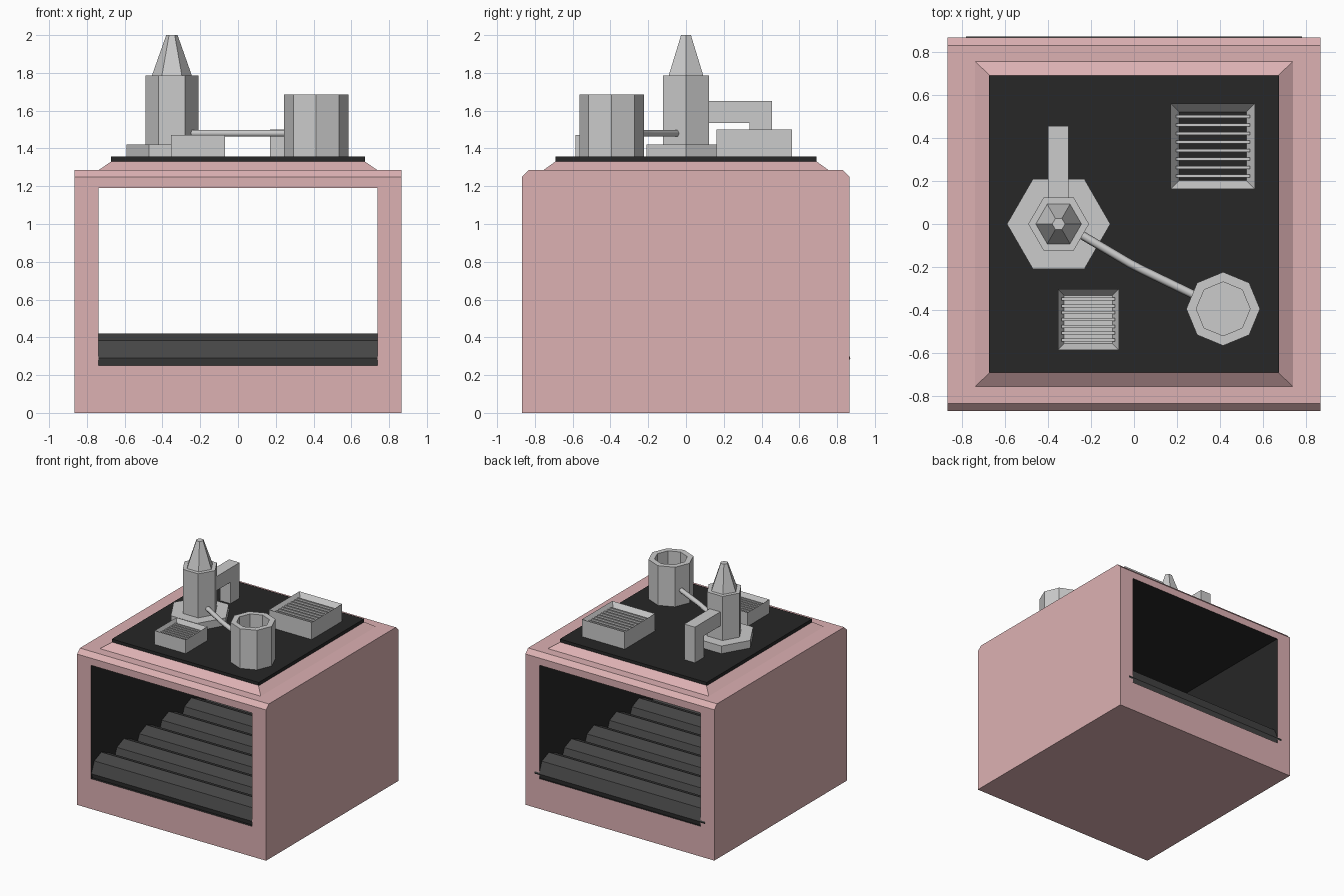
import bpy, bmesh, math
from mathutils import Matrix

if "Cube" in bpy.data.objects:
    bpy.data.objects.remove(bpy.data.objects["Cube"])


def material(name, rgb):
    m = bpy.data.materials.new(name)
    m.diffuse_color = (*rgb, 1)
    m.use_nodes = True
    m.node_tree.nodes["Principled BSDF"].inputs["Base Color"].default_value = m.diffuse_color
    return m


PINK = material("pink_paint", (0.72, 0.44, 0.45))
BLACK = material("black_lining", (0.02, 0.02, 0.02))
CHARCOAL = material("charcoal_rubber", (0.06, 0.06, 0.06))


def rect(x0, x1, y0, y1, z):
    return [(x0, y0, z), (x1, y0, z), (x1, y1, z), (x0, y1, z)]


def ngon(cx, cy, r, z, n):
    return [(cx + r * math.cos(2 * math.pi * i / n),
             cy + r * math.sin(2 * math.pi * i / n), z) for i in range(n)]


def loft(name, rings, mats=(), black_bands=(), closed=False, black_cap=False):
    """Skin a sequence of equal-length rings; cap the ends or close the loop."""
    bm = bmesh.new()
    vs = [[bm.verts.new(p) for p in ring] for ring in rings]
    n = len(vs[0])
    count = len(vs) if closed else len(vs) - 1
    for k in range(count):
        a, b = vs[k], vs[(k + 1) % len(vs)]
        for i in range(n):
            j = (i + 1) % n
            f = bm.faces.new((a[i], a[j], b[j], b[i]))
            f.material_index = int(k in black_bands)
    if not closed:
        bm.faces.new(vs[0][::-1])
        bm.faces.new(vs[-1]).material_index = int(black_cap)
    bmesh.ops.remove_doubles(bm, verts=bm.verts, dist=1e-5)
    bmesh.ops.recalc_face_normals(bm, faces=bm.faces)
    me = bpy.data.meshes.new(name)
    bm.to_mesh(me)
    bm.free()
    for m in mats:
        me.materials.append(m)
    ob = bpy.data.objects.new(name, me)
    bpy.context.collection.objects.link(ob)
    return ob


def box(name, x0, x1, y0, y1, z0, z1, *mats):
    return loft(name, [rect(x0, x1, y0, y1, z0), rect(x0, x1, y0, y1, z1)], mats)


# Housing: tunnel along y, with chamfered front and back top edges
def frame(x, y, z0, z1, y_top=None):
    t = y if y_top is None else y_top
    return [(-x, y, z0), (x, y, z0), (x, t, z1), (-x, t, z1)]


F, B, W, C, H = -0.869, 0.866, 0.866, 0.036, 1.285
loft("housing", [
    frame(0.738, B, 0.25, 1.19), frame(0.738, F, 0.25, 1.19),
    frame(W, F, 0, H - C), frame(W, F, 0, H, F + C),
    frame(W, B, 0, H, B - C), frame(W, B, 0, H - C)],
    (PINK, BLACK), black_bands=(0,), closed=True)

# Raised roof rim and black deck
loft("roof_rim", [rect(-0.738, 0.738, -0.755, 0.755, H),
                  rect(-0.67, 0.67, -0.69, 0.69, 1.332)], (PINK,))
box("roof_deck", -0.673, 0.673, -0.69, 0.69, 1.33, 1.357, BLACK)

# Row of octagonal conveyor rollers
for i in range(6):
    roller = loft(f"roller_{i + 1}", [ngon(0, 0, 0.13, -0.78, 8),
                                      ngon(0, 0, 0.13, 0.78, 8)], (CHARCOAL,))
    roller.data.transform(Matrix.Rotation(math.pi / 2, 4, 'Y'))
    roller.location = (0, -0.735 + i * 0.295, 0.29)

# Hexagonal chimney tower with tapered tip
D, TX = 1.35, -0.35
for name, r0, r1, z0, z1 in (("tower_base", 0.24, 0.24, D, 1.42),
                             ("tower_column", 0.141, 0.141, 1.42, 1.785),
                             ("tower_tip", 0.106, 0.03, 1.785, 2.0)):
    loft(name, [ngon(TX, 0, r0, z0, 6), ngon(TX, 0, r1, z1, 6)])

# Square duct bending from the tower down to the deck
duct = [(0.10, 1.535), (0.335, 1.535), (0.335, D), (0.455, D), (0.455, 1.652), (0.10, 1.652)]
loft("duct", [[(x, y, z) for y, z in duct] for x in (-0.40, -0.303)])

# Open octagonal tank
KX, KY = 0.414, -0.394
loft("tank", [ngon(KX, KY, 0.171, D, 8), ngon(KX, KY, 0.171, 1.685, 8),
              ngon(KX, KY, 0.125, 1.685, 8), ngon(KX, KY, 0.125, 1.42, 8)])

# Bent pipe between tower and tank
cu = bpy.data.curves.new("pipe", 'CURVE')
cu.dimensions = '3D'
cu.bevel_depth, cu.bevel_resolution = 0.02, 1
sp = cu.splines.new('POLY')
pts = [(-0.27, -0.035), (-0.02, -0.183), (0.04, -0.214), (0.28, -0.33)]
sp.points.add(len(pts) - 1)
for p, (x, y) in zip(sp.points, pts):
    p.co = (x, y, 1.48, 1)
bpy.context.collection.objects.link(bpy.data.objects.new("pipe", cu))


# Vent boxes: inward-sloping rim with slats across the opening
def vent(name, x0, x1, y0, y1, top, rim, slats, dark):
    inner = (x0 + rim, x1 - rim, y0 + rim, y1 - rim)
    loft(name, [rect(x0, x1, y0, y1, D), rect(x0, x1, y0, y1, top),
                rect(*inner, top - 0.06)],
         (None, BLACK) if dark else (), black_cap=dark)
    pitch = (inner[3] - inner[2]) / slats
    for i in range(slats):
        y = inner[2] + (i + 0.5) * pitch
        box(f"{name}_slat_{i + 1}", x0 + rim * 0.6, x1 - rim * 0.6,
            y - 0.007, y + 0.007, top - 0.058, top - 0.025)


vent("large_vent", 0.17, 0.562, 0.162, 0.56, 1.5, 0.04, 8, True)
vent("small_vent", -0.354, -0.07, -0.585, -0.302, 1.472, 0.03, 7, False)
